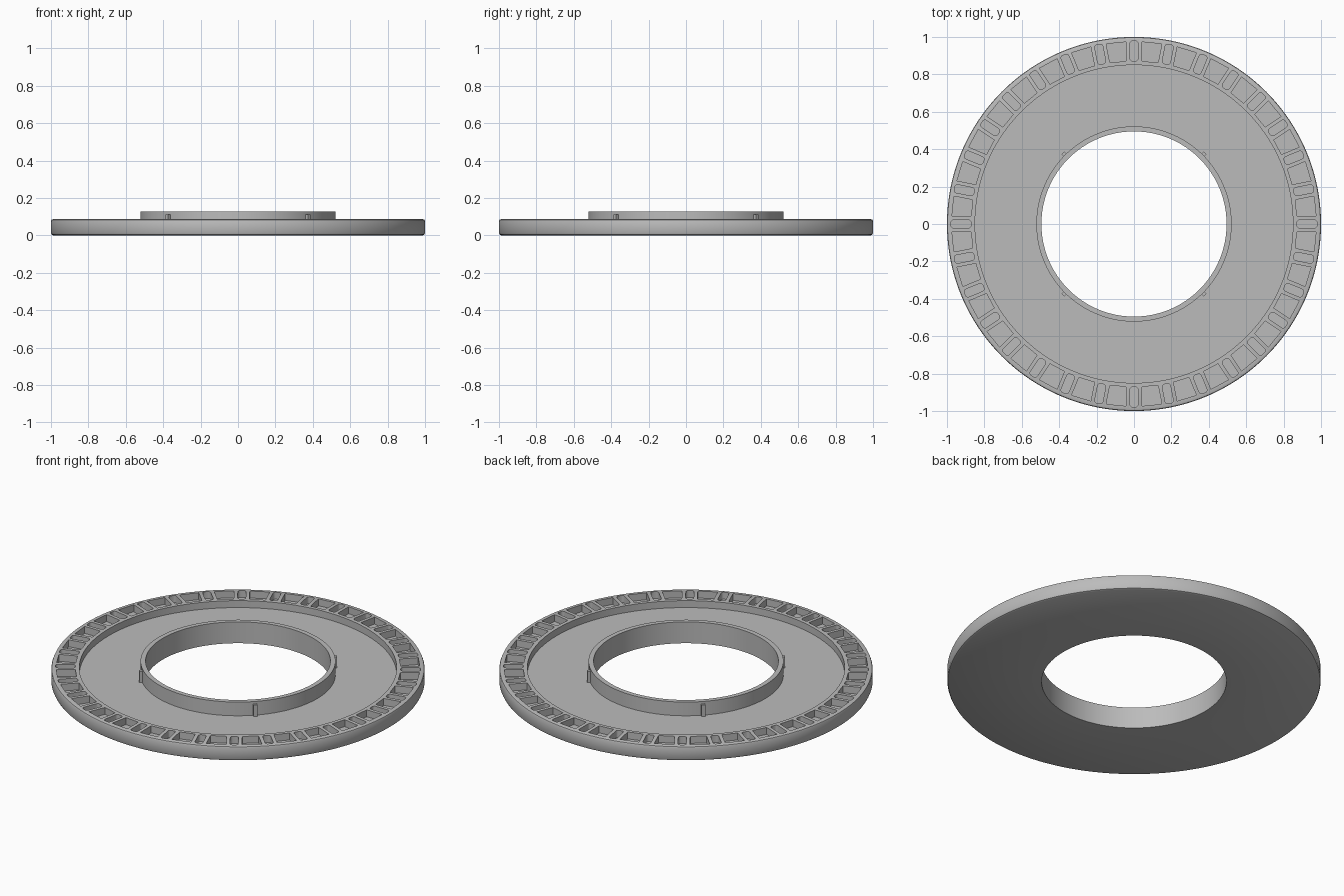
import bpy, bmesh, math
from math import sin, cos, pi

if "Cube" in bpy.data.objects:
    bpy.data.objects.remove(bpy.data.objects["Cube"])

SEG = 192          # smoothness of the round parts
CELLS = 32         # slots around the rim
FLOOR = 0.045      # recessed floor height
TOP = 0.086        # rim height

grey = bpy.data.materials.new("plain grey")
grey.diffuse_color = (0.50, 0.50, 0.50, 1)
grey.use_nodes = True
grey.node_tree.nodes["Principled BSDF"].inputs["Base Color"].default_value = grey.diffuse_color


def new_object(name, bm):
    bmesh.ops.recalc_face_normals(bm, faces=bm.faces)
    mesh = bpy.data.meshes.new(name)
    bm.to_mesh(mesh)
    bm.free()
    mesh.materials.append(grey)
    obj = bpy.data.objects.new(name, mesh)
    bpy.context.collection.objects.link(obj)
    return obj


def lathe(name, profile):
    """Spin a closed (radius, z) outline around the z axis."""
    bm = bmesh.new()
    rings = [[bm.verts.new((r * cos(2 * pi * i / SEG), r * sin(2 * pi * i / SEG), z))
              for r, z in profile] for i in range(SEG)]
    n = len(profile)
    for i in range(SEG):
        a, b = rings[i], rings[(i + 1) % SEG]
        for j in range(n):
            k = (j + 1) % n
            bm.faces.new((a[j], b[j], b[k], a[k]))
    return new_object(name, bm)


def prism(bm, points, angle, z0, z1):
    """Extrude a flat outline, turned by angle around the z axis."""
    c, s = cos(angle), sin(angle)
    low, high = [[bm.verts.new((x * c - y * s, x * s + y * c, z)) for x, y in points]
                 for z in (z0, z1)]
    bm.faces.new(low[::-1])
    bm.faces.new(high)
    n = len(points)
    for i in range(n):
        j = (i + 1) % n
        bm.faces.new((low[i], low[j], high[j], high[i]))


def rounded_slot(x0, x1, half, rad):
    pts = []
    for cx, cy, start in ((x1 - rad, half - rad, 0), (x0 + rad, half - rad, pi / 2),
                          (x0 + rad, rad - half, pi), (x1 - rad, rad - half, 3 * pi / 2)):
        for k in range(5):
            a = start + k * pi / 8
            pts.append((cx + rad * cos(a), cy + rad * sin(a)))
    return pts


# Flat ring with recessed floor, raised rim and inner collar
ring = lathe("ring_body", [
    (0.495, 0), (0.988, 0), (0.996, 0.004), (1.0, 0.012), (1.0, TOP - 0.01),
    (0.997, TOP - 0.003), (0.99, TOP), (0.85, TOP), (0.85, FLOOR),
    (0.522, FLOOR), (0.522, 0.126), (0.495, 0.126)])

# Pockets and rounded slots sunk into the rim
bm = bmesh.new()
slot = rounded_slot(0.872, 0.978, 0.022, 0.014)
half_pitch = pi / CELLS
arc = []
for r, side in ((0.872, -1), (0.974, -1), (0.974, 1), (0.872, 1)):
    a = side * (half_pitch - math.asin(0.042 / r))
    arc.append((r * cos(a), r * sin(a)))
for i in range(CELLS):
    prism(bm, slot, 2 * half_pitch * i, FLOOR, 0.2)
    prism(bm, arc, 2 * half_pitch * (i + 0.5), FLOOR, 0.2)
cutter = new_object("rim_pocket_cutter", bm)
cutter.hide_render = True
cutter.hide_viewport = True

cut = ring.modifiers.new("pockets", "BOOLEAN")
cut.operation = "DIFFERENCE"
cut.solver = "EXACT"
cut.object = cutter

# Apply the cut, then shade smooth with sharp edges
graph = bpy.context.evaluated_depsgraph_get()
mesh = bpy.data.meshes.new_from_object(ring.evaluated_get(graph))
ring.modifiers.clear()
ring.data = mesh
bpy.data.objects.remove(cutter)
bpy.context.view_layer.objects.active = ring
ring.select_set(True)
bpy.ops.object.shade_smooth_by_angle(angle=math.radians(30))

# Four small locating ribs on the collar
bm = bmesh.new()
for i in range(4):
    prism(bm, [(0.515, -0.01), (0.538, -0.01), (0.538, 0.01), (0.515, 0.01)],
          pi / 4 + i * pi / 2, FLOOR - 0.005, 0.112)
new_object("collar_ribs", bm)
